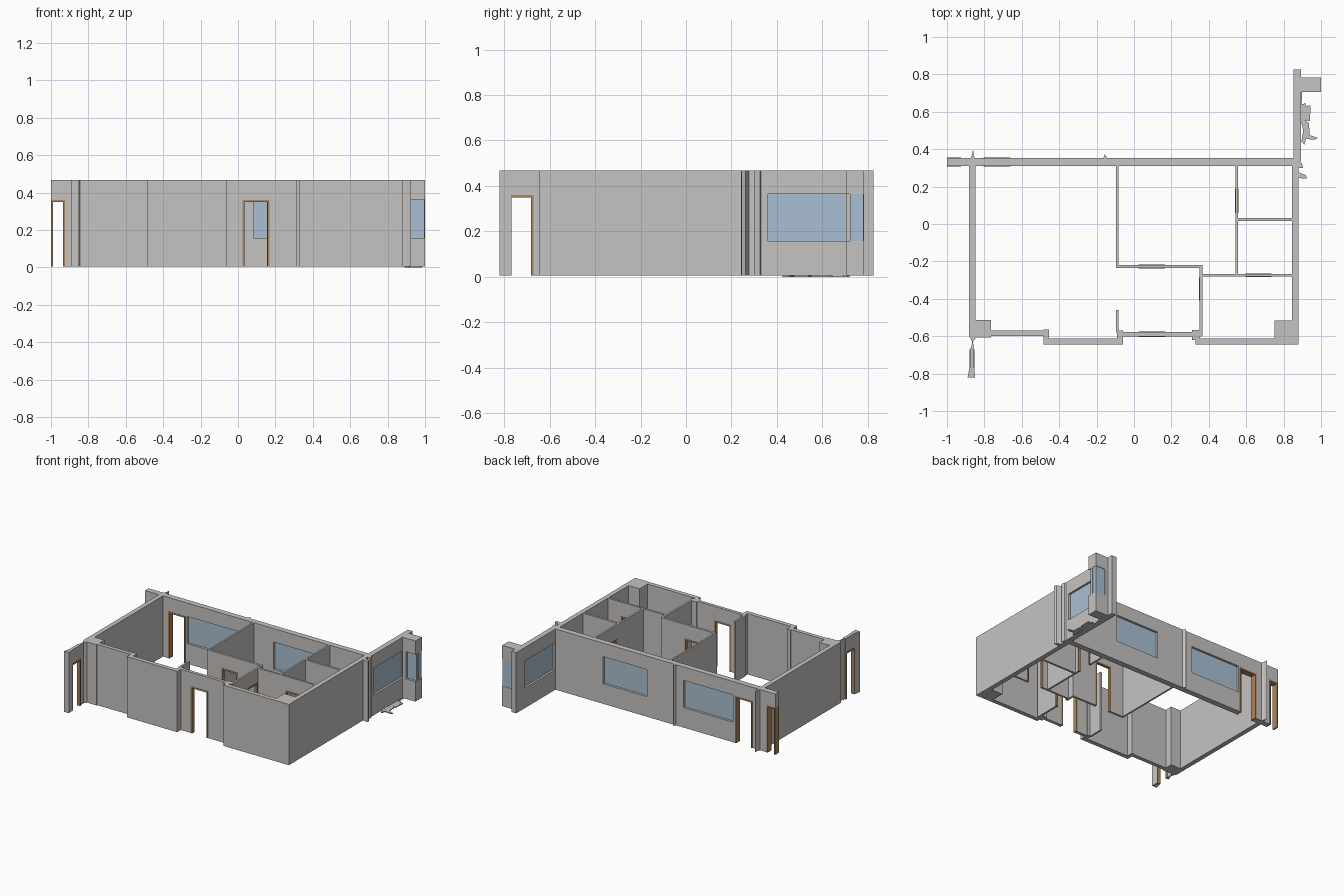
import bpy
import bmesh

cube = bpy.data.objects.get("Cube")
if cube:
    bpy.data.objects.remove(cube, do_unlink=True)

BASE, TOP = 0.005, 0.467
DOOR_TOP = 0.36
SILL, HEAD = 0.157, 0.364
FRAME = 0.011


def material(name, rgb):
    m = bpy.data.materials.new(name)
    m.use_nodes = True
    m.diffuse_color = (*rgb, 1)
    node = m.node_tree.nodes["Principled BSDF"]
    node.inputs["Base Color"].default_value = (*rgb, 1)
    node.inputs["Roughness"].default_value = 0.8
    return m


PLASTER = material("warm grey plaster", (0.56, 0.55, 0.535))
GLASS = material("pale blue glass", (0.40, 0.53, 0.65))
WOOD = material("brown wood", (0.42, 0.24, 0.11))


def finish(name, bm, mat):
    bmesh.ops.recalc_face_normals(bm, faces=bm.faces)
    mesh = bpy.data.meshes.new(name)
    bm.to_mesh(mesh)
    bm.free()
    mesh.materials.append(mat)
    obj = bpy.data.objects.new(name, mesh)
    bpy.context.scene.collection.objects.link(obj)


def add_box(bm, x0, x1, y0, y1, z0, z1):
    verts = bmesh.ops.create_cube(bm, size=1)["verts"]
    for v in verts:
        v.co.x = x1 if v.co.x > 0 else x0
        v.co.y = y1 if v.co.y > 0 else y0
        v.co.z = z1 if v.co.z > 0 else z0


def prism(name, points, z0=BASE, z1=TOP):
    """Upright solid from a plan outline."""
    bm = bmesh.new()
    face = bm.faces.new([bm.verts.new((x, y, z0)) for x, y in points])
    grown = bmesh.ops.extrude_face_region(bm, geom=[face])["geom"]
    for v in grown:
        if isinstance(v, bmesh.types.BMVert):
            v.co.z = z1
    finish(name, bm, PLASTER)


def wall(name, x0, x1, y0, y1, doors=(), windows=()):
    """Straight wall, with door and window spans given along its long axis."""
    along_x = x1 - x0 > y1 - y0
    start, end = (x0, x1) if along_x else (y0, y1)
    t0, t1 = (y0, y1) if along_x else (x0, x1)

    def piece(bm, a, b, z0, z1, c=t0, d=t1):
        if b - a > 1e-4:
            add_box(bm, *((a, b, c, d) if along_x else (c, d, a, b)), z0, z1)

    body = bmesh.new()
    cursor = start
    spans = [(a, b, BASE, DOOR_TOP) for a, b in doors]
    spans += [(a, b, SILL, HEAD) for a, b in windows]
    for a, b, z0, z1 in sorted(spans):
        piece(body, cursor, a, BASE, TOP)
        piece(body, a, b, z1, TOP)
        if z0 > BASE:
            piece(body, a, b, BASE, z0)
        cursor = b
    piece(body, cursor, end, BASE, TOP)
    finish(name, body, PLASTER)

    # timber lining around each doorway
    for a, b in doors:
        bm = bmesh.new()
        c, d = t0 - 0.002, t1 + 0.002
        piece(bm, a, a + FRAME, BASE, DOOR_TOP, c, d)
        piece(bm, b - FRAME, b, BASE, DOOR_TOP, c, d)
        piece(bm, a + FRAME, b - FRAME, DOOR_TOP - FRAME, DOOR_TOP, c, d)
        finish(name + "_door_frame", bm, WOOD)

    # pane in the middle of each window opening
    mid = (t0 + t1) / 2
    for a, b in windows:
        bm = bmesh.new()
        piece(bm, a, b, SILL, HEAD, mid - 0.004, mid + 0.004)
        finish(name + "_window_pane", bm, GLASS)


# Outer walls
wall("back_wall", -1.0, 0.89, 0.31, 0.353,
     doors=[(-1.0, -0.925), (-0.805, -0.66)],
     windows=[(-0.645, -0.225), (0.083, 0.45)])
wall("side_wall_right", -0.883, -0.848, -0.6, 0.31)
wall("side_wall_left", 0.845, 0.88, -0.645, 0.31)

# Front wall in stepped runs
wall("front_wall_outer", -0.77, -0.455, -0.6, -0.57)
wall("front_wall_bay", -0.485, -0.06, -0.645, -0.612)
wall("front_wall_entry", -0.06, 0.36, -0.602, -0.578, doors=[(0.025, 0.168)])
wall("front_wall_end", 0.33, 0.88, -0.645, -0.612)
wall("bay_return_outer", -0.485, -0.455, -0.63, -0.565)
wall("bay_return_inner", -0.09, -0.06, -0.645, -0.57)
wall("entry_return", 0.31, 0.352, -0.62, -0.566)

# Corner pillars
wall("corner_pillar_right", -0.88, -0.765, -0.607, -0.513)
wall("corner_pillar_left", 0.752, 0.88, -0.645, -0.517)

# Inner partitions
wall("living_partition", -0.095, -0.082, -0.235, 0.31)
wall("hall_partition", -0.095, 0.365, -0.235, -0.218, doors=[(0.025, 0.165)])
wall("hall_side_partition", 0.35, 0.365, -0.6, -0.22, doors=[(-0.41, -0.285)])
wall("bedroom_partition", 0.36, 0.85, -0.281, -0.266, doors=[(0.595, 0.735)])
wall("bath_partition", 0.542, 0.556, -0.28, 0.31, doors=[(0.06, 0.19)])
wall("cross_partition", 0.55, 0.85, 0.017, 0.033)
wall("hall_stub", -0.096, -0.082, -0.58, -0.46)

# Front wing with doorway
prism("front_wing_post", [(-0.89, -0.82), (-0.85, -0.82), (-0.853, -0.77), (-0.88, -0.77)])
wall("front_wing_doorway", -0.878, -0.855, -0.78, -0.665, doors=[(-0.778, -0.67)])
prism("front_wing_root", [(-0.872, -0.668), (-0.858, -0.668), (-0.86, -0.63),
                          (-0.84, -0.6), (-0.88, -0.6), (-0.865, -0.63)])

# Back wing with windows
wall("back_wing", 0.852, 0.892, 0.34, 0.825, windows=[(0.36, 0.72)])
wall("back_wing_return", 0.89, 1.0, 0.705, 0.783, windows=[(0.92, 1.0)])
bm = bmesh.new()
add_box(bm, 0.92, 0.998, 0.722, 0.78, SILL, HEAD)
finish("return_window_pane", bm, GLASS)

# Small wall fins
prism("back_fin_outer", [(-0.872, 0.35), (-0.85, 0.35), (-0.858, 0.37), (-0.86, 0.4), (-0.866, 0.37)])
prism("back_fin_inner", [(-0.165, 0.35), (-0.14, 0.35), (-0.156, 0.372)])
prism("side_fin_low", [(0.875, 0.28), (0.875, 0.25), (0.9, 0.242), (0.925, 0.245),
                       (0.918, 0.262), (0.895, 0.27)])
prism("side_fin_high", [(0.875, 0.34), (0.875, 0.3), (0.903, 0.3), (0.898, 0.325)])

# Ragged floor remnant beside the back wing
prism("floor_remnant",
      [(0.89, 0.72), (0.9, 0.71), (0.896, 0.64), (0.92, 0.645), (0.915, 0.63), (0.945, 0.635),
       (0.94, 0.55), (0.915, 0.555), (0.935, 0.54), (0.94, 0.475), (0.985, 0.46),
       (0.965, 0.45), (0.92, 0.455), (0.91, 0.425), (0.895, 0.44), (0.905, 0.5), (0.89, 0.56)],
      0, 0.007)
